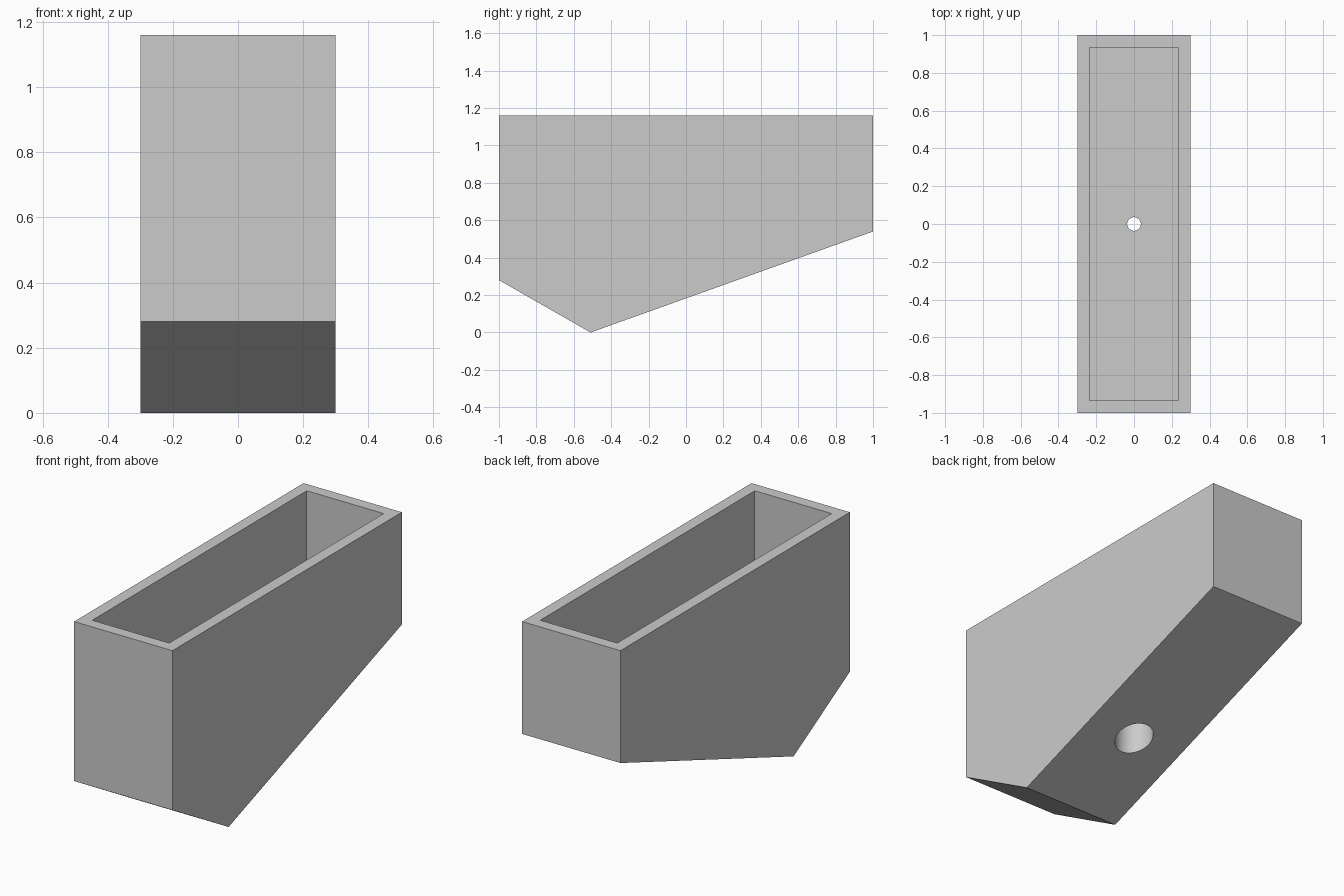
import bpy
import bmesh
import math

cube = bpy.data.objects.get("Cube")
if cube:
    bpy.data.objects.remove(cube, do_unlink=True)

HALF_W, HALF_L, TOP = 0.3, 1.0, 1.16
WALL, FLOOR = 0.065, 0.60

# Single plain grey
grey = bpy.data.materials.new("plain_grey")
grey.use_nodes = True
colour = (0.6, 0.6, 0.6, 1)
grey.diffuse_color = colour
grey.node_tree.nodes["Principled BSDF"].inputs["Base Color"].default_value = colour


def extrude_profile(name, profile, half_width):
    """Solid from a (y, z) outline extruded along x."""
    bm = bmesh.new()
    face = bm.faces.new([bm.verts.new((-half_width, y, z)) for y, z in profile])
    grown = bmesh.ops.extrude_face_region(bm, geom=[face])["geom"]
    verts = [g for g in grown if isinstance(g, bmesh.types.BMVert)]
    bmesh.ops.translate(bm, verts=verts, vec=(2 * half_width, 0, 0))
    bmesh.ops.recalc_face_normals(bm, faces=bm.faces)
    mesh = bpy.data.meshes.new(name)
    bm.to_mesh(mesh)
    bm.free()
    mesh.materials.append(grey)
    obj = bpy.data.objects.new(name, mesh)
    bpy.context.collection.objects.link(obj)
    return obj


def cylinder(name, radius, bottom, top):
    bpy.ops.mesh.primitive_cylinder_add(
        vertices=64, radius=radius, depth=top - bottom,
        location=(0, 0, (top + bottom) / 2))
    obj = bpy.context.object
    obj.name = name
    obj.data.materials.append(grey)
    return obj


def cut(target, cutter):
    mod = target.modifiers.new("cut", "BOOLEAN")
    mod.operation = "DIFFERENCE"
    mod.solver = "EXACT"
    mod.object = cutter
    bpy.context.view_layer.objects.active = target
    bpy.ops.object.modifier_apply(modifier=mod.name)
    bpy.data.objects.remove(cutter, do_unlink=True)


# Tray body with the V-shaped underside
body = extrude_profile("tray_body", [
    (-HALF_L, TOP), (-HALF_L, 0.28), (-0.51, 0), (HALF_L, 0.54), (HALF_L, TOP)],
    HALF_W)

# Open, flat-floored cavity
inner = HALF_L - WALL
cavity = extrude_profile("cavity_cutter", [
    (-inner, FLOOR), (inner, FLOOR), (inner, TOP + 0.1), (-inner, TOP + 0.1)],
    HALF_W - WALL)
cut(body, cavity)

# Wide bore from below, then a narrow screw hole through the floor
cut(body, cylinder("bore_cutter", 0.1, -0.1, FLOOR - WALL))
cut(body, cylinder("screw_hole_cutter", 0.036, 0.3, FLOOR + 0.1))

bpy.ops.object.select_all(action="DESELECT")
body.select_set(True)
bpy.context.view_layer.objects.active = body
bpy.ops.object.shade_smooth_by_angle(angle=math.radians(30))
